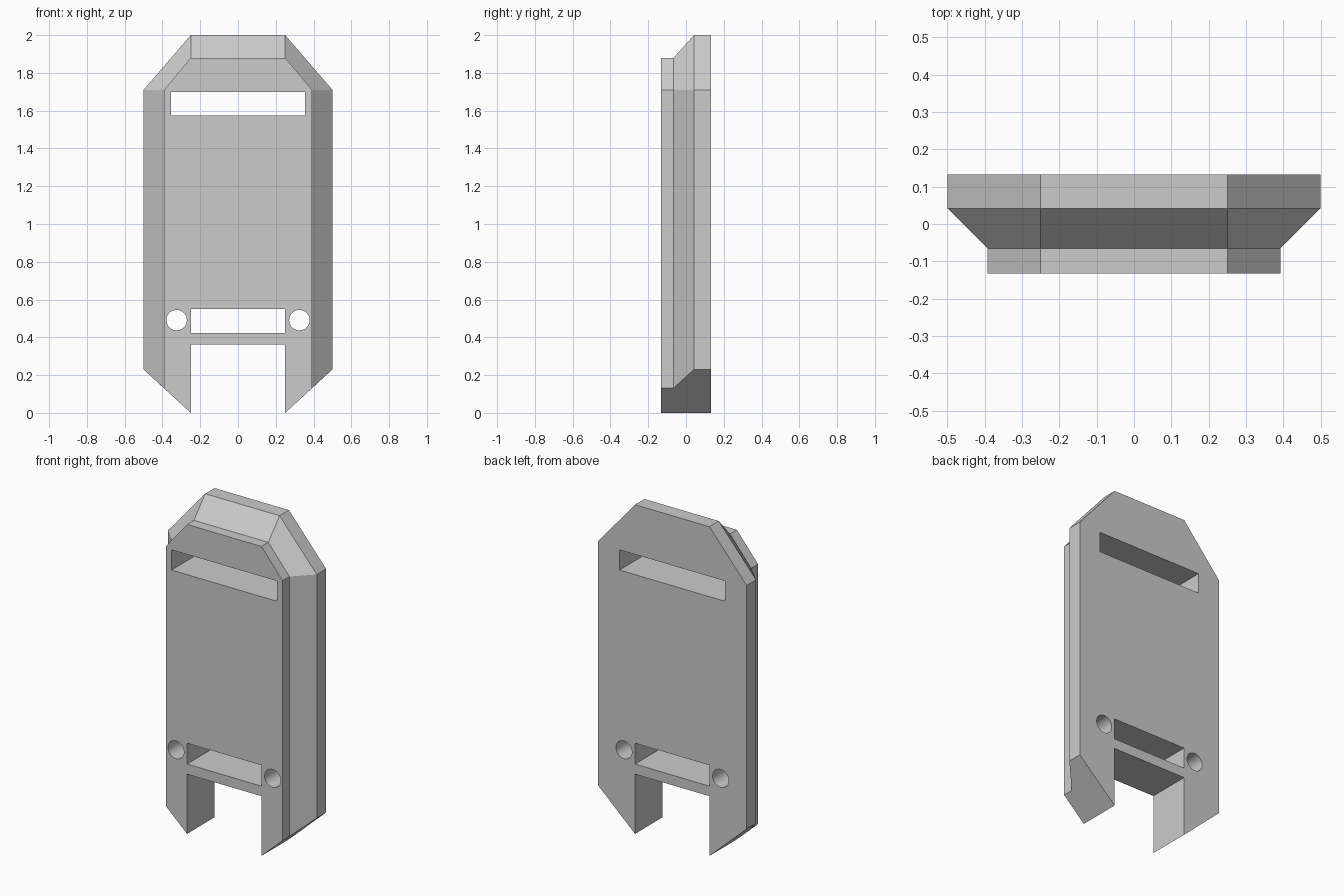
import bpy, bmesh, math

if "Cube" in bpy.data.objects:
    bpy.data.objects.remove(bpy.data.objects["Cube"])


def section(half_width, low, shoulder, top):
    """Right half of the outline, mirrored to a closed loop of (x, z)."""
    right = [(0.25, 0.363), (0.25, 0.0), (half_width, low),
             (half_width, shoulder), (0.25, top)]
    return right + [(-x, z) for x, z in reversed(right)]


def hide_cutter(obj, target):
    obj.hide_render = True
    obj.hide_viewport = True
    mod = target.modifiers.new(obj.name, 'BOOLEAN')
    mod.operation = 'DIFFERENCE'
    mod.solver = 'EXACT'
    mod.object = obj


def slot_cutter(name, half_width, z0, z1, target):
    bpy.ops.mesh.primitive_cube_add(size=1, location=(0, 0, (z0 + z1) / 2))
    obj = bpy.context.object
    obj.name = name
    obj.scale = (2 * half_width, 1, z1 - z0)
    hide_cutter(obj, target)
    return obj


# Stepped plate: narrow front, sloped bevel, full-width back
front = section(0.392, 0.131, 1.71, 1.88)
back = section(0.5, 0.23, 1.71, 2.0)
layers = [(-0.132, front), (-0.066, front), (0.042, back), (0.132, back)]

bm = bmesh.new()
rings = [[bm.verts.new((x, y, z)) for x, z in pts] for y, pts in layers]
n = len(front)
for a, b in zip(rings, rings[1:]):
    for i in range(n):
        j = (i + 1) % n
        bm.faces.new((a[i], a[j], b[j], b[i]))
bm.faces.new(rings[0])
bm.faces.new(rings[-1])
bmesh.ops.recalc_face_normals(bm, faces=bm.faces)
mesh = bpy.data.meshes.new("plate")
bm.to_mesh(mesh)
bm.free()
plate = bpy.data.objects.new("plate", mesh)
bpy.context.collection.objects.link(plate)

# Strap slots
cutters = [slot_cutter("upper_slot_cutter", 0.354, 1.575, 1.698, plate),
           slot_cutter("lower_slot_cutter", 0.25, 0.424, 0.551, plate)]

# Round holes on both sides of the lower slot
for side, sx in (("left", -1), ("right", 1)):
    bpy.ops.mesh.primitive_cylinder_add(vertices=40, radius=0.054, depth=1,
                                        location=(sx * 0.325, 0, 0.491),
                                        rotation=(math.pi / 2, 0, 0))
    hole = bpy.context.object
    hole.name = side + "_hole_cutter"
    hide_cutter(hole, plate)
    cutters.append(hole)

# Apply the cuts, then smooth only the hole walls
bpy.ops.object.select_all(action='DESELECT')
bpy.context.view_layer.objects.active = plate
plate.select_set(True)
for mod in list(plate.modifiers):
    bpy.ops.object.modifier_apply(modifier=mod.name)
for cutter in cutters:
    bpy.data.objects.remove(cutter, do_unlink=True)
bpy.ops.object.shade_smooth_by_angle(angle=math.radians(20))
